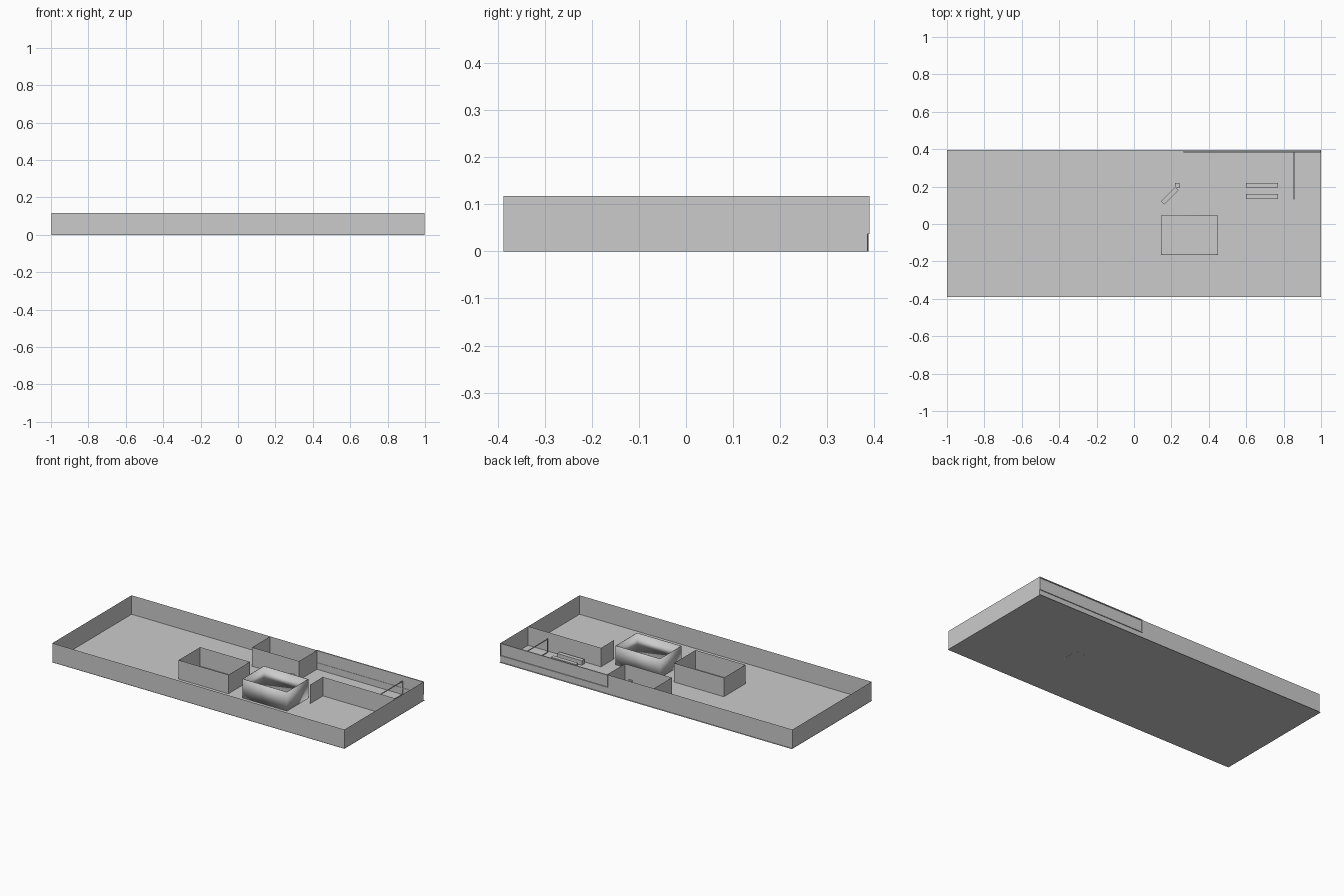
import bpy, bmesh, math

if "Cube" in bpy.data.objects:
    bpy.data.objects.remove(bpy.data.objects["Cube"])

H = 0.117  # wall height


def mesh_object(name, bm):
    me = bpy.data.meshes.new(name)
    bm.to_mesh(me)
    bm.free()
    ob = bpy.data.objects.new(name, me)
    bpy.context.collection.objects.link(ob)
    return ob


def wall(name, pts, closed=False, thick=0.0, smooth=False):
    """Upright sheet following a plan polyline."""
    bm = bmesh.new()
    low = [bm.verts.new((x, y, 0.0)) for x, y in pts]
    top = [bm.verts.new((x, y, H)) for x, y in pts]
    n = len(pts)
    for i in range(n if closed else n - 1):
        j = (i + 1) % n
        bm.faces.new((low[i], low[j], top[j], top[i]))
    ob = mesh_object(name, bm)
    if thick:
        mod = ob.modifiers.new("thickness", 'SOLIDIFY')
        mod.thickness = thick
        mod.offset = -1
    if smooth:
        for p in ob.data.polygons:
            p.use_smooth = True
    return ob


def box(name, lo, hi, turn=0.0):
    bm = bmesh.new()
    bmesh.ops.create_cube(bm, size=1.0)
    bmesh.ops.scale(bm, vec=[b - a for a, b in zip(lo, hi)], verts=bm.verts)
    ob = mesh_object(name, bm)
    ob.location = [(a + b) / 2 for a, b in zip(lo, hi)]
    ob.rotation_euler.z = turn
    return ob


def rect(x0, x1, y0, y1):
    return [(x0, y0), (x1, y0), (x1, y1), (x0, y1)]


# floor sheet
bm = bmesh.new()
bm.faces.new([bm.verts.new((x, y, 0)) for x, y in rect(-1, 1, -0.39, 0.395)])
mesh_object("floor", bm)

# outer walls, split where the partitions meet them
wall("front_wall", [(-0.998, -0.387), (0.998, -0.387)])
wall("left_wall", [(-0.998, 0.387), (-0.998, -0.387)])
wall("right_wall", [(0.998, -0.387), (0.998, 0.115), (0.998, 0.385)])
wall("back_wall", [(0.998, 0.385), (0.27, 0.385), (-0.05, 0.386), (-0.998, 0.387)])

# inner rooms
wall("core_room", rect(-0.29, 0.05, -0.165, 0.045), closed=True)
wall("shaft_room", rect(0.145, 0.45, -0.165, 0.045), closed=True, thick=0.004, smooth=True)
wall("alcove_room", [(-0.05, 0.386), (-0.05, 0.21), (0.27, 0.21), (0.27, 0.386)])
wall("corner_room", [(0.998, 0.115), (0.5, 0.115), (0.5, -0.01)])

# long window frame in the back wall
for i, z in enumerate((0.037, 0.112)):
    box(f"window_rail_{i}", (0.265, 0.383, z), (0.998, 0.39, z + 0.005))
for i, x in enumerate((0.265, 0.993)):
    box(f"window_post_{i}", (x, 0.383, 0.037), (x + 0.005, 0.39, H))

# glass screen frame in the corner room
for i, z in enumerate((0.0, 0.081)):
    box(f"screen_rail_{i}", (0.852, 0.13, z), (0.857, 0.385, z + 0.004))
for i, y in enumerate((0.13, 0.381)):
    box(f"screen_post_{i}", (0.852, y, 0.0), (0.857, y + 0.004, 0.085))

# low benches and the angled bar with its small post
for i, y in enumerate((0.135, 0.195)):
    box(f"bench_{i}", (0.6, y, 0.0), (0.77, y + 0.025, 0.028))
box("angled_bar", (0.137, 0.138, 0.0), (0.245, 0.164, 0.028), math.radians(45))
box("bar_end", (0.218, 0.192, 0.0), (0.242, 0.22, 0.028))
